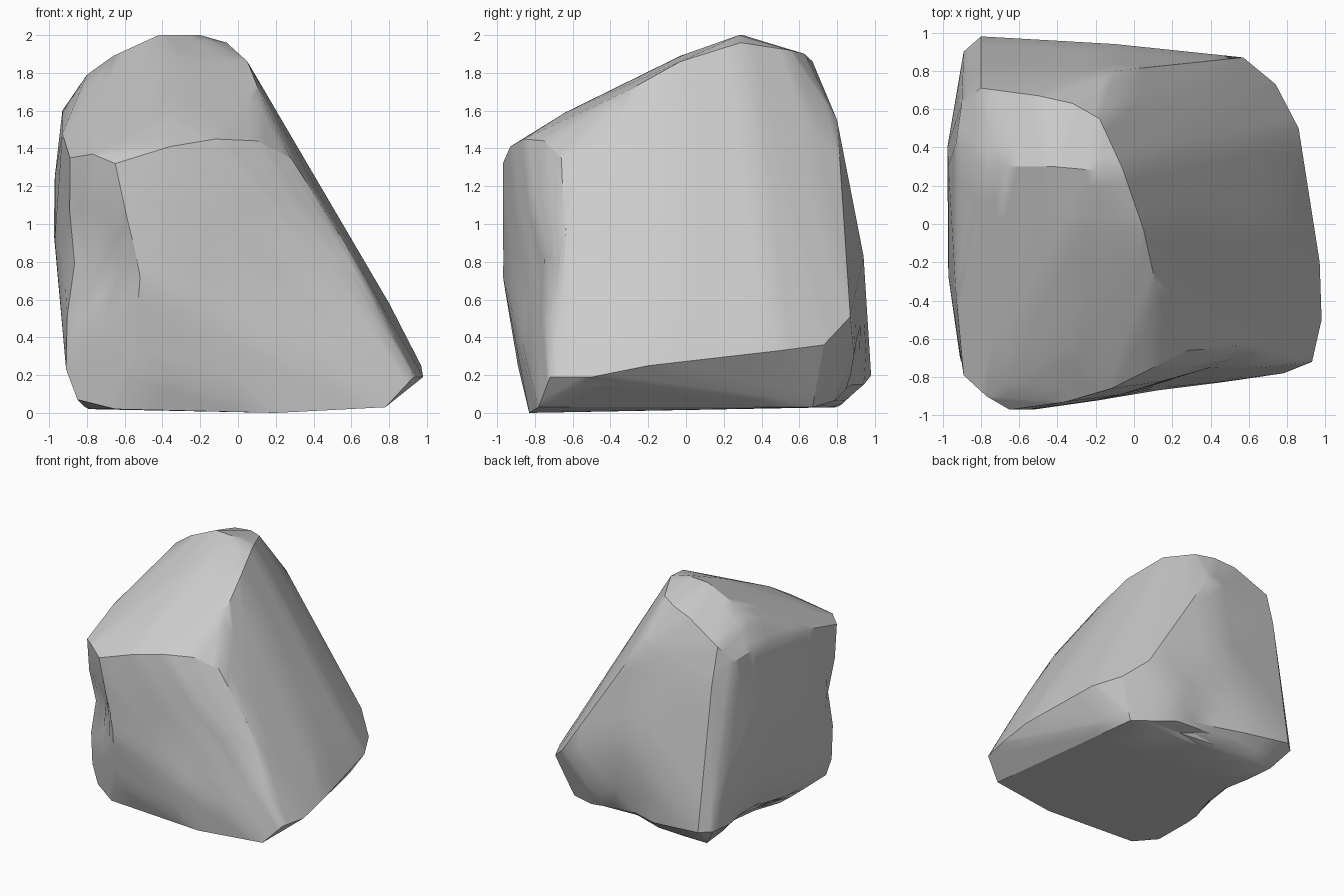
import bpy, bmesh, math
from mathutils import Vector

# Top cap: rounded crown sloping down to the front brow
crown = [(-.42, .3, 2.0), (-.2, .28, 2.0), (-.06, .29, 1.96), (.05, -.03, 1.86),
         (-.18, .55, 1.92), (-.32, .63, 1.9), (-.5, .67, 1.86), (-.66, .3, 1.89),
         (-.8, .71, 1.7), (-.8, .3, 1.79), (-.93, .42, 1.6), (-.9, .63, 1.57),
         (-.35, -.03, 1.89), (-.35, -.64, 1.59), (-.93, -.37, 1.48), (.11, -.3, 1.71)]
brow = [(-.89, -.79, 1.35), (-.77, -.9, 1.37), (-.65, -.97, 1.32), (-.36, -.93, 1.41),
        (-.12, -.86, 1.45), (.1, -.75, 1.44), (.28, -.66, 1.35)]

# Front face and its left chamfer
front = [(-.55, -.97, 1.1), (-.52, -.97, .72), (-.55, -.89, .25),
         (.58, -.64, .88), (.93, -.72, .19)]

# Long right slope and its lower lip
slope = [(.98, -.5, .19), (.97, -.2, .25), (.8, -.1, .58), (.86, .5, .33),
         (.74, .73, .36), (.57, .87, .51), (.22, .84, 1.0)]

# Left side and back
sides = [(-.97, -.27, .92), (-.975, .4, .95), (-.97, .3, 1.25), (-.91, -.66, .5),
         (-.91, -.69, .23), (-.8, .79, 1.4), (-.1, .94, .83), (-.1, .8, 1.55),
         (-.8, .98, .2), (-.89, .9, .2)]

# Footprint
base = [(.78, -.78, .03), (.2, -.83, 0), (-.65, -.8, .02), (-.85, -.7, .07),
        (-.8, -.16, .02), (-.76, .8, .03), (.1, .91, .1), (.6, .67, .03)]

# Shallow hollows: centre, push, radius
dents = [((-.8, .25, .02), (.1, 0, 0), .5),       # left foot
         ((0, .9, .08), (0, -.07, .03), .4),      # back foot
         ((.3, -.78, .72), (0, .05, 0), .5),      # front face
         ((-.8, -.84, .8), (.05, .05, 0), .35)]   # front left chamfer

# Wrap the control points into one stone
bm = bmesh.new()
for p in crown + brow + front + slope + sides + base:
    bm.verts.new(p)
bmesh.ops.convex_hull(bm, input=bm.verts)
loose = [v for v in bm.verts if not v.link_faces]
bmesh.ops.delete(bm, geom=loose, context='VERTS')

# Refine and press in the hollows
bmesh.ops.subdivide_edges(bm, edges=bm.edges, cuts=3, use_grid_fill=True)
for v in bm.verts:
    start = v.co.copy()
    for centre, push, radius in dents:
        d = (start - Vector(centre)).length / radius
        if d < 1:
            v.co += Vector(push) * (1 - d * d) ** 2
bmesh.ops.recalc_face_normals(bm, faces=bm.faces)

mesh = bpy.data.meshes.new("rock")
bm.to_mesh(mesh)
bm.free()
rock = bpy.data.objects.new("rock", mesh)
bpy.context.collection.objects.link(rock)

# Soft facets with crisp main ridges
bpy.context.view_layer.objects.active = rock
rock.select_set(True)
bpy.ops.object.shade_smooth_by_angle(angle=math.radians(28))
